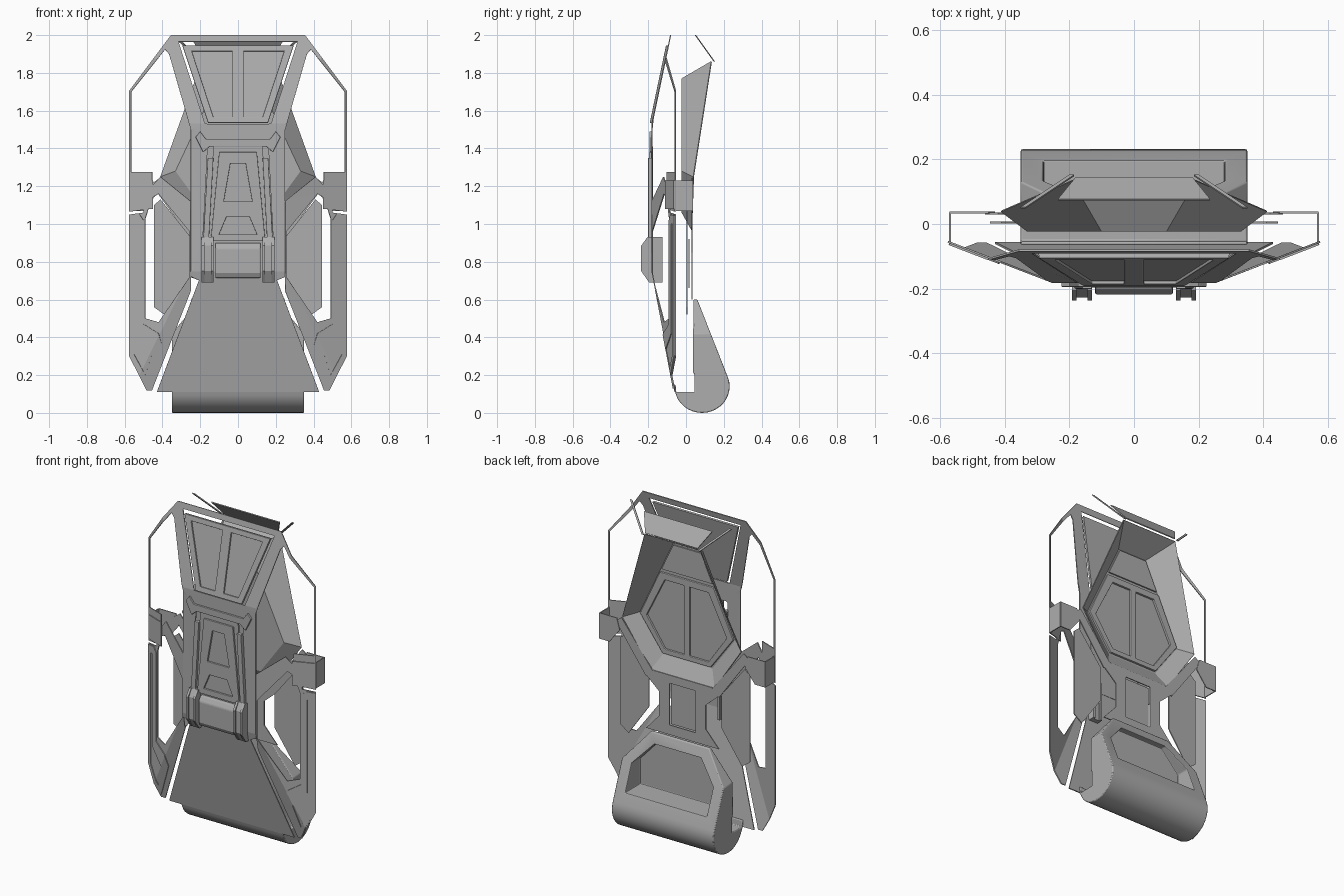
import bpy, bmesh, math
from mathutils import Vector

cube = bpy.data.objects.get("Cube")
if cube:
    bpy.data.objects.remove(cube, do_unlink=True)

grey = bpy.data.materials.new("plain_grey")
grey.use_nodes = True
COLOUR = (0.42, 0.42, 0.42, 1)
grey.diffuse_color = COLOUR
grey.node_tree.nodes["Principled BSDF"].inputs["Base Color"].default_value = COLOUR


def finish(bm, name, thick=0, bevel=0):
    bmesh.ops.recalc_face_normals(bm, faces=bm.faces[:])
    mesh = bpy.data.meshes.new(name)
    bm.to_mesh(mesh)
    bm.free()
    obj = bpy.data.objects.new(name, mesh)
    bpy.context.collection.objects.link(obj)
    mesh.materials.append(grey)
    if thick:
        mod = obj.modifiers.new("thickness", 'SOLIDIFY')
        mod.thickness, mod.offset = thick, 0
    if bevel:
        mod = obj.modifiers.new("bevel", 'BEVEL')
        mod.width, mod.segments, mod.limit_method = bevel, 2, 'ANGLE'
    return obj


# Folded front shell: flat centre, swept sides, top and bottom
SIDE, TOP, BOTTOM = 0.385, 0.21, 0.19


def front(x, z):
    return -0.18 + max(0, SIDE * (abs(x) - 0.25), TOP * (z - 1.53), BOTTOM * (0.75 - z))


def creases():
    yield (0, 0, 1.53), (0, 0, 1)
    yield (0, 0, 0.75), (0, 0, 1)
    for s in (-1, 1):
        yield (s * 0.25, 0, 1), (1, 0, 0)
        yield (s * 0.25, 0, 1.53), (s * SIDE, 0, -TOP)
        yield (s * 0.25, 0, 0.75), (s * SIDE, 0, BOTTOM)


def sheet(name, loops, surf=front, thick=0.006, shift=0, bevel=0):
    """Fill an outline with holes in x-z, then lay it on a surface."""
    bm = bmesh.new()
    for loop in loops:
        vs = [bm.verts.new((x, 0, z)) for x, z in loop]
        for a, b in zip(vs, vs[1:] + vs[:1]):
            bm.edges.new((a, b))
    bmesh.ops.triangle_fill(bm, edges=bm.edges[:], use_beauty=True, normal=(0, -1, 0))
    if surf is front:
        for co, no in creases():
            bmesh.ops.bisect_plane(bm, geom=bm.verts[:] + bm.edges[:] + bm.faces[:],
                                   plane_co=co, plane_no=Vector(no).normalized())
    for v in bm.verts:
        v.co.y = surf(v.co.x, v.co.z) + shift
    return finish(bm, name, thick, bevel)


def prism(name, profile, x0, x1, bevel=0):
    """Extrude a y-z profile along x."""
    bm = bmesh.new()
    face = bm.faces.new([bm.verts.new((x0, y, z)) for y, z in profile])
    ext = bmesh.ops.extrude_face_region(bm, geom=[face])
    bmesh.ops.translate(bm, vec=(x1 - x0, 0, 0),
                        verts=[v for v in ext["geom"] if isinstance(v, bmesh.types.BMVert)])
    return finish(bm, name, bevel=bevel)


def both(half):
    return half + [(-x, z) for x, z in reversed(half)]


def flip(pts, s):
    return [(s * x, z) for x, z in pts]


def flat(y):
    return lambda x, z: y


# Hourglass front frame with upper and centre openings
sheet("front_frame", [
    both([(0.355, 2.0), (0.4, 1.94), (0.365, 1.9), (0.25, 1.5), (0.25, 0.72), (0.2, 0.7)]),
    both([(0.315, 1.965), (0.175, 1.53)]),
    both([(0.16, 1.42), (0.185, 0.94)])])
sheet("lower_front_panel", [both([(0.2, 0.72), (0.43, 0.11)])])

# Upper window panel with raised window frames
pane = [(0.03, 1.915), (0.245, 1.915), (0.13, 1.565), (0.03, 1.565)]
upper = both([(0.295, 1.945), (0.158, 1.535)])
sheet("upper_window_panel", [upper])
sheet("upper_window_frame", [upper, pane, flip(pane, -1)], thick=0.012, shift=-0.007, bevel=0.003)

# Waist collar and centre door with two recesses
sheet("waist_collar", [both([(0.17, 1.45), (0.2, 1.49), (0.225, 1.46), (0.185, 1.38),
                             (0.15, 1.41)])], thick=0.015, shift=-0.007, bevel=0.003)
door = both([(0.13, 1.41), (0.165, 0.9)])
sheet("centre_door", [door], thick=0.01)
sheet("door_frame", [both([(0.1, 1.38), (0.145, 0.91)]), both([(0.04, 1.32), (0.075, 1.12)]),
                     both([(0.06, 1.04), (0.1, 0.945)])], thick=0.014, shift=-0.009, bevel=0.003)
prism("latch_box", [(-0.175, 0.715), (-0.205, 0.715), (-0.218, 0.74), (-0.218, 0.87),
                    (-0.2, 0.9), (-0.175, 0.9)], -0.12, 0.12, 0.006)

for s, side in ((1, "left"), (-1, "right")):
    # Door rails and their paired bracket plates
    sheet(side + "_door_rail", [flip([(0.13, 1.35), (0.16, 1.35), (0.185, 0.9), (0.155, 0.9)], s)],
          thick=0.025, shift=-0.008, bevel=0.004)
    bracket = [(-0.125, 0.69), (-0.195, 0.69), (-0.237, 0.75), (-0.237, 0.885),
               (-0.205, 0.93), (-0.125, 0.93)]
    for x in (0.13, 0.178):
        prism(side + "_bracket_plate", bracket, s * x, s * (x + 0.014))
    prism(side + "_bracket_core", [(y * 0.8 - 0.037, z) for y, z in bracket],
          s * 0.14, s * 0.182)

    # Swept side frame around a six sided opening
    sheet(side + "_side_frame", [
        flip([(0.25, 1.12), (0.41, 1.25), (0.455, 1.2), (0.455, 1.275), (0.575, 1.275),
              (0.575, 1.065), (0.5, 1.075), (0.5, 1.06), (0.575, 1.05), (0.575, 0.3),
              (0.485, 0.12), (0.455, 0.12), (0.25, 0.645)], s),
        flip([(0.49, 1.03), (0.49, 0.5), (0.42, 0.48), (0.256, 0.72), (0.256, 0.96),
              (0.42, 1.16), (0.455, 1.14)], s)])
    sheet(side + "_outer_rail", [
        flip([(0.572, 1.045), (0.572, 0.305), (0.485, 0.13), (0.47, 0.16), (0.4, 0.35),
              (0.42, 0.42), (0.5, 0.47), (0.5, 1.02), (0.52, 1.05)], s),
        flip([(0.55, 1.0), (0.55, 0.31), (0.49, 0.2), (0.45, 0.33), (0.53, 0.42), (0.53, 1.0)], s)],
        thick=0.006, shift=-0.005)
    # Thin outer wire from the top corner to the side clip
    sheet(side + "_outer_wire", [
        flip([(0.37, 1.98), (0.4, 1.94), (0.575, 1.705), (0.575, 1.27), (0.565, 1.27),
              (0.565, 1.7), (0.385, 1.925), (0.36, 1.9)], s)])
    # Side clip wrapping towards the back
    sheet(side + "_clip_front", [flip([(0.45, 1.08), (0.45, 1.23), (0.57, 1.23), (0.57, 1.08)], s)],
          shift=-0.006)
    prism(side + "_clip_wall", [(-0.06, 1.07), (0.035, 1.07), (0.035, 1.23), (-0.06, 1.23)],
          s * 0.566, s * 0.572)
    sheet(side + "_clip_back", [flip([(0.43, 1.16), (0.45, 1.23), (0.57, 1.23), (0.57, 1.07),
                                      (0.5, 1.07)], s)], flat(0.035))
    # Inner side panel and back arm
    sheet(side + "_inner_panel", [
        flip([(0.41, 1.13), (0.445, 1.1), (0.445, 0.56), (0.39, 0.52), (0.25, 0.72),
              (0.25, 0.93)], s)], flat(0.005))
    sheet(side + "_back_arm", [flip([(0.2, 0.96), (0.42, 1.24), (0.46, 1.21), (0.25, 0.92)], s)],
          flat(0.032))
    # Slanted top strut
    sheet(side + "_top_strut", [flip([(0.185, 1.86), (0.2, 1.86), (0.35, 2.0), (0.335, 2.0)], s)],
          lambda x, z: 0.05 + (2 - z) * 0.714)

sheet("top_visor", [both([(0.235, 1.965), (0.18, 1.87)])], lambda x, z: 0.05 + (2 - z) * 0.714)

# Back centre plate with a recessed square
square = both([(0.09, 0.92), (0.09, 0.66)])
sheet("back_centre_plate", [both([(0.2, 0.97), (0.25, 0.93), (0.16, 0.85), (0.16, 0.7),
                                  (0.25, 0.6)]), square], flat(0.032))
sheet("back_square", [square], flat(0.015))

# Dished back pod: floor hexagon flared out to the rim
floor = both([(0.1, 1.77), (0.33, 1.28), (0.17, 1.06)])
rim = both([(0.19, 1.86), (0.41, 1.25), (0.22, 0.97)])
depth = [0.135, 0.04, 0.03]
bm = bmesh.new()
inner = [bm.verts.new((x, -0.02, z)) for x, z in floor]
outer = [bm.verts.new((x, y, z)) for (x, z), y in zip(rim, depth + depth[::-1])]
bm.faces.new(inner)
for i in range(len(inner)):
    j = (i + 1) % len(inner)
    bm.faces.new((inner[i], inner[j], outer[j], outer[i]))
finish(bm, "back_pod", thick=0.006)
pane = [(0.02, 1.53), (0.15, 1.53), (0.275, 1.28), (0.15, 1.1), (0.02, 1.1)]
sheet("pod_window_frame", [both([(0.185, 1.57), (0.32, 1.28), (0.165, 1.07)]),
                           pane, flip(pane, -1)], flat(-0.012), 0.016, bevel=0.004)
sheet("pod_upper_plate", [both([(0.095, 1.76), (0.175, 1.59)])], flat(-0.014), 0.01)

# Rounded back bucket with clipped upper corners and an open pocket
arc = [(0.085 + 0.146 * math.cos(a), 0.14 + 0.14 * math.sin(a))
       for a in (math.radians(20 - 10 * i) for i in range(19))]
profile = [(0.04, 0.6), (0.06, 0.6)] + arc + [(-0.066, 0.15), (-0.055, 0.15), (-0.052, 0.11),
                                            (0.045, 0.11), (0.045, 0.2), (0.036, 0.22)]
bucket = prism("back_bucket", profile, -0.35, 0.35)
bm = bmesh.new()
bm.from_mesh(bucket.data)
for s in (-1, 1):
    cut = bmesh.ops.bisect_plane(bm, geom=bm.verts[:] + bm.edges[:] + bm.faces[:],
                                 plane_co=(s * 0.35, 0, 0.42),
                                 plane_no=Vector((s * 0.18, 0, 0.15)).normalized(),
                                 clear_outer=True)
    bmesh.ops.holes_fill(bm, edges=[e for e in bm.edges if e.is_boundary])
bmesh.ops.recalc_face_normals(bm, faces=bm.faces[:])
bm.to_mesh(bucket.data)
bm.free()
cutter = sheet("pocket_cutter", [both([(0.16, 0.54), (0.28, 0.41), (0.28, 0.25)])],
               flat(0.25), 0.4)
cutter.location.y = 0.0
cutter.hide_render = True
cutter.hide_set(True)
mod = bucket.modifiers.new("pocket", 'BOOLEAN')
mod.object, mod.operation, mod.solver = cutter, 'DIFFERENCE', 'EXACT'
mod = bucket.modifiers.new("bevel", 'BEVEL')
mod.width, mod.segments, mod.limit_method = 0.008, 2, 'ANGLE'

# Smooth the rounded part only
bpy.ops.object.select_all(action='DESELECT')
bucket.select_set(True)
bpy.context.view_layer.objects.active = bucket
bpy.ops.object.shade_smooth_by_angle(angle=math.radians(30))
